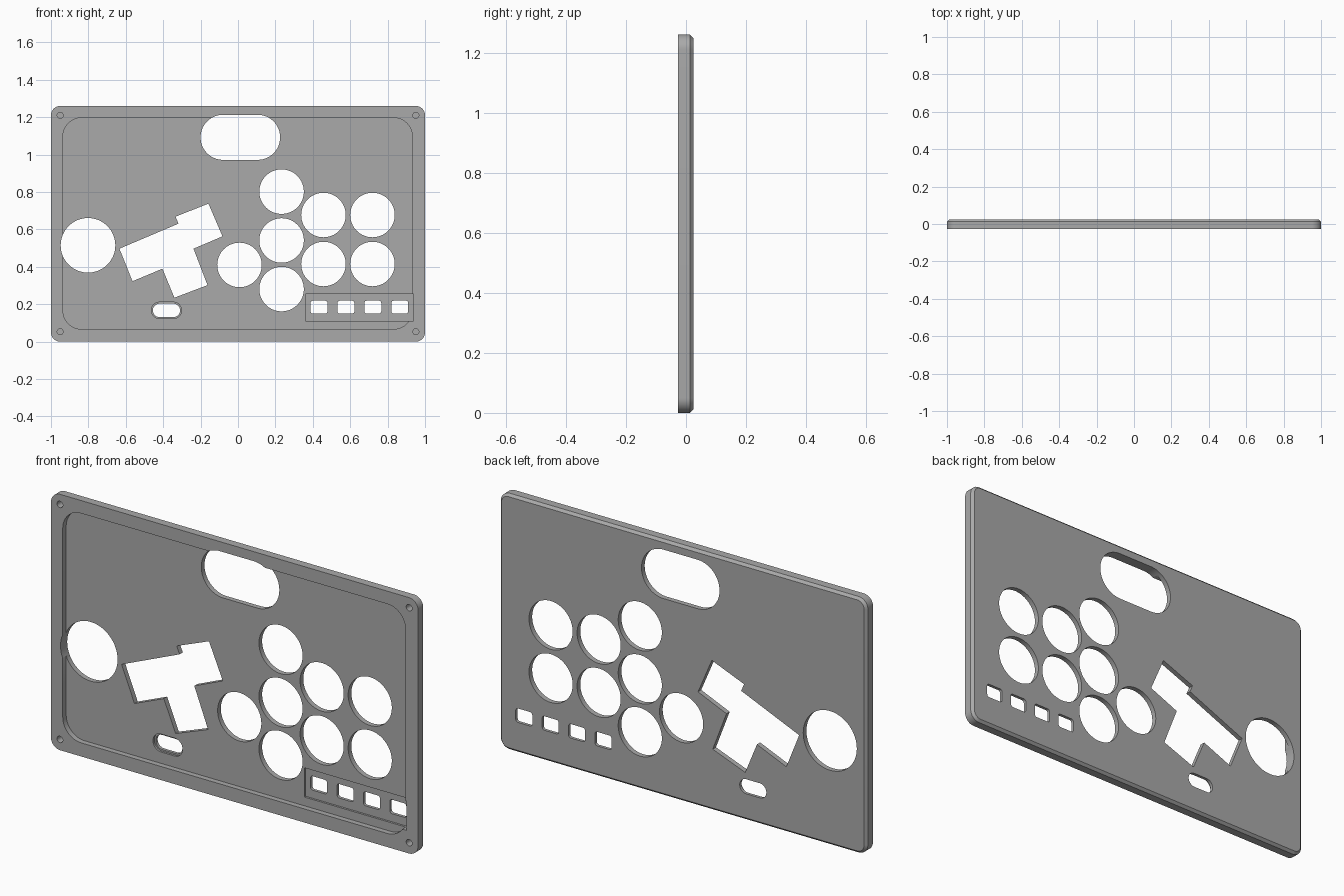
import bpy, bmesh, math

if "Cube" in bpy.data.objects:
    bpy.data.objects.remove(bpy.data.objects["Cube"])

grey = bpy.data.materials.new("plain grey")
grey.use_nodes = True
GREY = (0.4, 0.4, 0.4, 1)
grey.diffuse_color = GREY
grey.node_tree.nodes["Principled BSDF"].inputs["Base Color"].default_value = GREY

FRONT, FLOOR, POCKET, BACK = -0.027, 0.0, 0.01, 0.025
BEFORE, BEHIND = -0.1, 0.1


def circle(x, z, r, n=64):
    return [(x + r * math.cos(math.tau * i / n), z + r * math.sin(math.tau * i / n))
            for i in range(n)]


def rounded(x0, x1, z0, z1, r, n=12):
    """Outline of a rectangle with rounded corners."""
    pts = []
    corners = [(x1 - r, z1 - r), (x0 + r, z1 - r), (x0 + r, z0 + r), (x1 - r, z0 + r)]
    for k, (cx, cz) in enumerate(corners):
        for i in range(n + 1):
            a = math.pi / 2 * (k + i / n)
            pts.append((cx + r * math.cos(a), cz + r * math.sin(a)))
    return pts


def loft(name, sections):
    """Solid through matching outlines, each given as (y, points)."""
    bm = bmesh.new()
    rings = [[bm.verts.new((x, y, z)) for x, z in pts] for y, pts in sections]
    n = len(rings[0])
    for a, b in zip(rings, rings[1:]):
        for i in range(n):
            j = (i + 1) % n
            bm.faces.new((a[i], a[j], b[j], b[i]))
    bm.faces.new(rings[0])
    bm.faces.new(rings[-1])
    bmesh.ops.recalc_face_normals(bm, faces=bm.faces)
    mesh = bpy.data.meshes.new(name)
    bm.to_mesh(mesh)
    bm.free()
    mesh.materials.append(grey)
    obj = bpy.data.objects.new(name, mesh)
    bpy.context.collection.objects.link(obj)
    return obj


cutters = []


def cut(name, pts, y0=BEFORE, y1=BEHIND):
    obj = loft(name, [(y0, pts), (y1, pts)])
    obj.hide_render = True
    cutters.append(obj)


# Panel body with a chamfered back edge
C = 0.012
outline = rounded(-1, 1, 0, 1.26, 0.05)
panel = loft("controller_panel", [
    (FRONT, outline), (BACK - C, outline),
    (BACK, rounded(-1 + C, 1 - C, C, 1.26 - C, 0.05 - C))])

# Front recess and the shallow pocket around the small windows
cut("recess_cutter", rounded(-0.936, 0.932, 0.067, 1.197, 0.1), BEFORE, FLOOR)
cut("pocket_cutter", [(0.361, 0.11), (0.938, 0.11), (0.938, 0.254), (0.361, 0.254)],
    BEFORE, POCKET)

# Round button holes
for x, z in [(0.233, 0.802), (0.233, 0.541), (0.233, 0.281), (0.008, 0.41),
             (0.457, 0.677), (0.457, 0.415), (0.719, 0.677), (0.719, 0.415)]:
    cut("button_cutter", circle(x, z, 0.119))
cut("large_hole_cutter", circle(-0.802, 0.515, 0.146))

# Long slot at the top, small stepped slot at the bottom
cut("top_slot_cutter", rounded(-0.2, 0.225, 0.972, 1.213, 0.12, 20))
cut("small_slot_rim_cutter", rounded(-0.463, -0.302, 0.123, 0.211, 0.0435), BEFORE, POCKET)
cut("small_slot_cutter", rounded(-0.455, -0.31, 0.131, 0.203, 0.0355))

# Angled key cluster opening
cut("key_cluster_cutter", [
    (-0.158, 0.738), (-0.083, 0.563), (-0.238, 0.497), (-0.163, 0.302), (-0.34, 0.235),
    (-0.404, 0.39), (-0.564, 0.323), (-0.634, 0.497), (-0.318, 0.631), (-0.334, 0.668)])

# Row of small windows
for i in range(4):
    x = 0.433 + 0.144 * i
    cut("window_cutter", rounded(x - 0.045, x + 0.045, 0.15, 0.219, 0.012, 4))

# Blind screw holes in the corners
for x in (-0.951, 0.951):
    for z in (0.053, 1.21):
        cut("screw_cutter", circle(x, z, 0.016, 24), BEFORE, POCKET)

# Apply the cuts and remove the cutters
for c in cutters:
    m = panel.modifiers.new(c.name, "BOOLEAN")
    m.operation, m.solver, m.object = "DIFFERENCE", "EXACT", c
result = bpy.data.meshes.new_from_object(
    panel.evaluated_get(bpy.context.evaluated_depsgraph_get()))
panel.modifiers.clear()
panel.data = result
result.materials.clear()
result.materials.append(grey)
for p in result.polygons:
    p.material_index = 0
for c in cutters:
    bpy.data.objects.remove(c)

bpy.ops.object.select_all(action="DESELECT")
panel.select_set(True)
bpy.context.view_layer.objects.active = panel
bpy.ops.object.shade_smooth_by_angle(angle=math.radians(30))
